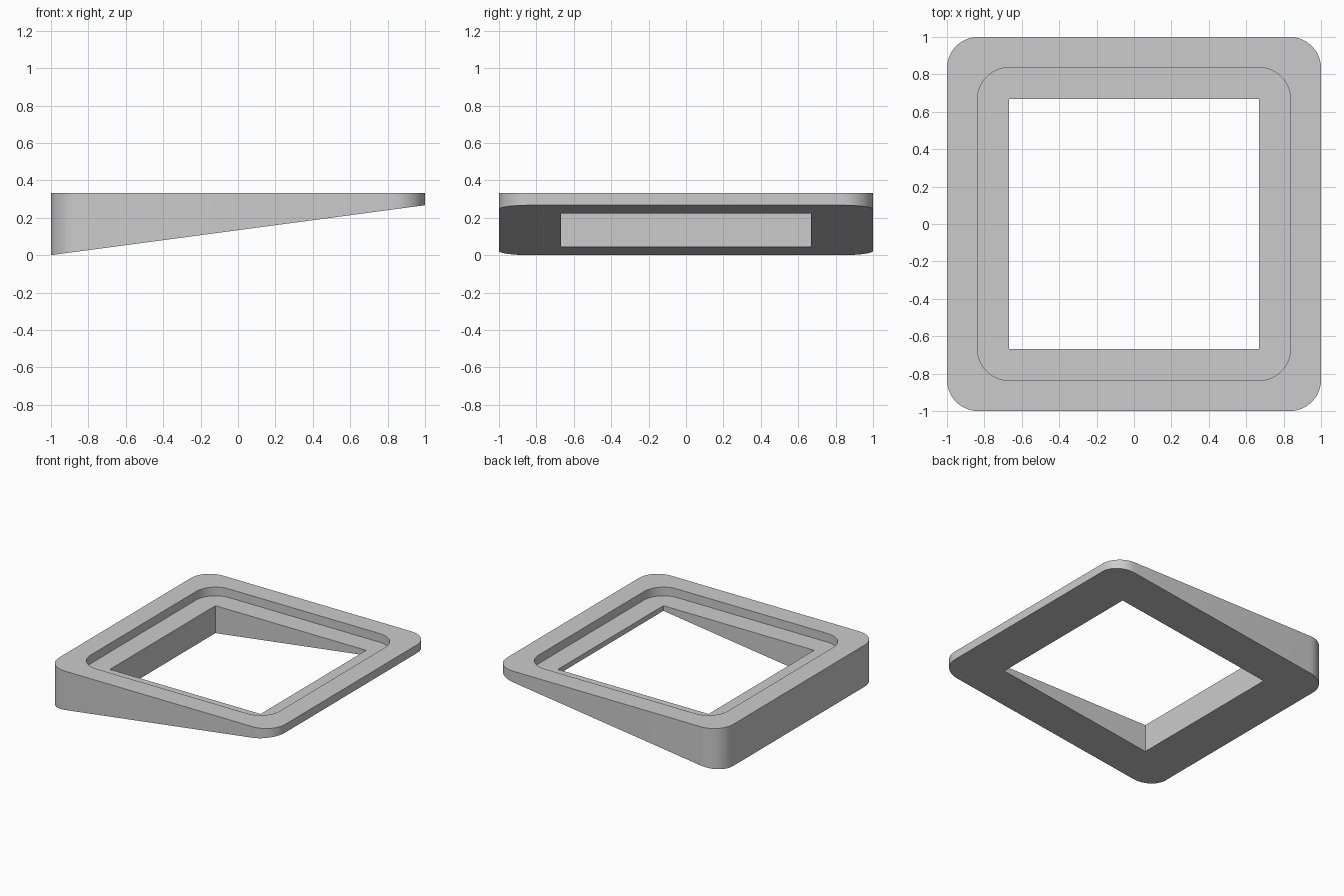
import bpy, bmesh, math

cube = bpy.data.objects.get("Cube")
if cube:
    bpy.data.objects.remove(cube, do_unlink=True)

TOP, LEDGE, THIN = 0.333, 0.264, 0.267
STEPS = 12  # segments per rounded corner

grey = bpy.data.materials.new("plain grey")
grey.use_nodes = True
colour = (0.6, 0.6, 0.6, 1)
grey.diffuse_color = colour
grey.node_tree.nodes["Principled BSDF"].inputs["Base Color"].default_value = colour


def slope(x):
    """Height of the tilted underside."""
    return THIN * (x + 1) / 2


def ring(bm, half, radius, z=None):
    """Rounded square loop, level at z or lying on the tilted underside."""
    verts = []
    for corner in range(4):
        mid = math.radians(45 + 90 * corner)
        cx = math.copysign(half - radius, math.cos(mid))
        cy = math.copysign(half - radius, math.sin(mid))
        for i in range(STEPS + 1):
            a = math.radians(90) * (corner + i / STEPS)
            x, y = cx + radius * math.cos(a), cy + radius * math.sin(a)
            verts.append(bm.verts.new((x, y, slope(x) if z is None else z)))
    return verts


# Wedge frame: outer wall, top rim, recess wall, ledge, opening wall, underside
bm = bmesh.new()
rings = [
    ring(bm, 1, 0.167),
    ring(bm, 1, 0.167, TOP),
    ring(bm, 0.837, 0.17, TOP),
    ring(bm, 0.837, 0.17, LEDGE),
    ring(bm, 0.667, 0, LEDGE),
    ring(bm, 0.667, 0),
]
for lower, upper in zip(rings, rings[1:] + rings[:1]):
    n = len(lower)
    for i in range(n):
        j = (i + 1) % n
        bm.faces.new((lower[i], lower[j], upper[j], upper[i]))

# Collapse the square opening's repeated corner points
bmesh.ops.remove_doubles(bm, verts=bm.verts, dist=0.0001)
bmesh.ops.recalc_face_normals(bm, faces=bm.faces)
mesh = bpy.data.meshes.new("wedge_frame")
bm.to_mesh(mesh)
bm.free()
mesh.materials.append(grey)

frame = bpy.data.objects.new("wedge_frame", mesh)
bpy.context.collection.objects.link(frame)
bpy.context.view_layer.objects.active = frame
frame.select_set(True)
bpy.ops.object.shade_smooth_by_angle(angle=math.radians(30))
